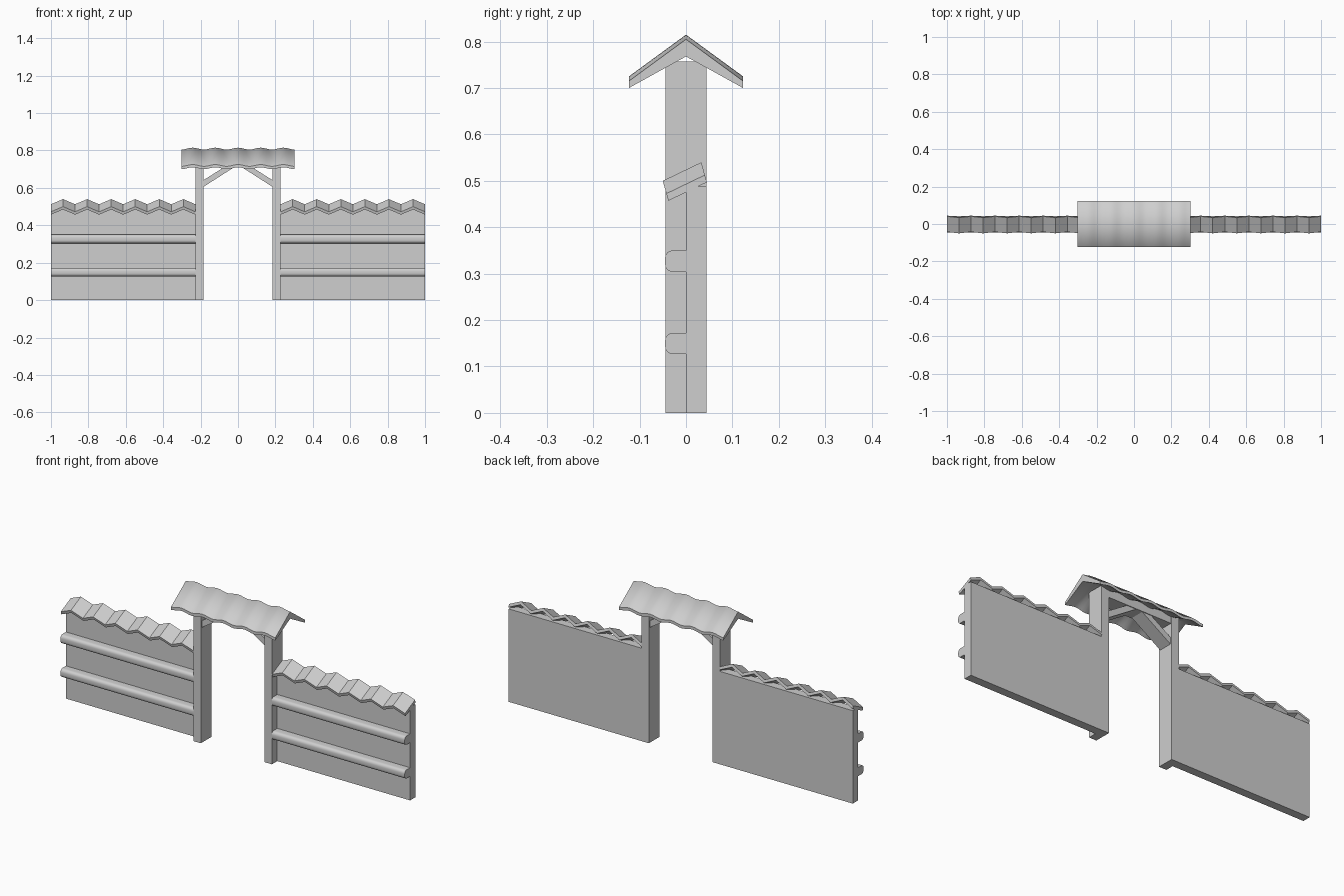
import bpy, bmesh, math

cube = bpy.data.objects.get("Cube")
if cube:
    bpy.data.objects.remove(cube, do_unlink=True)

# One plain grey for everything
grey = bpy.data.materials.new("plain grey")
grey.use_nodes = True
colour = (0.62, 0.62, 0.62, 1)
grey.diffuse_color = colour
grey.node_tree.nodes["Principled BSDF"].inputs["Base Color"].default_value = colour

INNER, OUTER, END = 0.185, 0.228, 1.0   # post sides and fence end along x
DEPTH = 0.044                           # half depth of the posts


def loft(name, rings, mirror=False, smooth=False, soft_ridge=False):
    """Join matching rings of points into a closed solid."""
    bm = bmesh.new()
    rows = [[bm.verts.new(p) for p in ring] for ring in rings]
    n = len(rows[0])
    for a, b in zip(rows, rows[1:]):
        for i in range(n):
            j = (i + 1) % n
            bm.faces.new((a[i], a[j], b[j], b[i]))
    bm.faces.new(rows[0])
    bm.faces.new(rows[-1])
    bmesh.ops.recalc_face_normals(bm, faces=bm.faces)
    for f in bm.faces:
        f.smooth = smooth
    for e in bm.edges:
        on_ridge = soft_ridge and all(abs(v.co.y) < 1e-4 for v in e.verts)
        e.smooth = on_ridge or e.calc_face_angle(0) < math.radians(35)
    mesh = bpy.data.meshes.new(name)
    bm.to_mesh(mesh)
    bm.free()
    mesh.materials.append(grey)
    obj = bpy.data.objects.new(name, mesh)
    bpy.context.collection.objects.link(obj)
    if mirror:
        obj.modifiers.new("Mirror", 'MIRROR').use_mirror_merge = False
    return obj


def box(name, x, y, z, mirror=False):
    ring = [(y[0], z[0]), (y[1], z[0]), (y[1], z[1]), (y[0], z[1])]
    return loft(name, [[(px, a, b) for a, b in ring] for px in x], mirror)


# Fence panels and gate posts
box("fence_panels", (OUTER, END), (0, DEPTH), (0, 0.488), True)
box("gate_posts", (INNER, OUTER), (-DEPTH, DEPTH), (0, 0.757), True)

# Rails with rounded front edges
def rail(name, low, high):
    r = 0.016
    ring = [(0.002, high), (0.002, low)]
    for centre, start in ((low + r, 270), (high - r, 180)):
        for k in range(5):
            a = math.radians(start - k * 22.5)
            ring.append((-0.045 + r + r * math.cos(a), centre + r * math.sin(a)))
    loft(name, [[(x, y, z) for y, z in ring] for x in (OUTER, END)], True, True)


rail("lower_rails", 0.127, 0.172)
rail("upper_rails", 0.304, 0.350)

# Tilted zigzag caps on the fence
rings = []
WAVES = 6
for i in range(2 * WAVES + 1):
    x = OUTER + (END - OUTER) * i / (2 * WAVES)
    drop = 0 if i % 2 else 0.64
    ring = []
    for (y, z), f in (((-0.050, 0.500), drop), ((0.033, 0.540), drop),
                      ((0.033, 0.540), drop + 0.36), ((-0.050, 0.500), drop + 0.36)):
        ring.append((x, y + 0.012 * f, z - 0.043 * f))
    rings.append(ring)
loft("zigzag_caps", rings, True)

# Beam and diagonal braces under the gate roof
box("gate_beam", (-INNER, INNER), (-0.04, 0.04), (0.712, 0.757))
brace = [(INNER + 0.002, 0.604), (INNER + 0.002, 0.640), (0.066, 0.716), (0.012, 0.716)]
loft("gate_braces", [[(x, y, z) for x, z in brace] for y in (-0.036, 0.036)], True)

# Gently waved gable roof
profile = [(-0.123, 0.715), (0, 0.805), (0.123, 0.715),
           (0.123, 0.700), (0, 0.768), (-0.123, 0.700)]
rings = []
STEPS = 40
for i in range(STEPS + 1):
    t = i / STEPS
    lift = 0.005 * (1 - math.cos(t * 5 * math.tau))
    rings.append([(0.303 * (2 * t - 1), y, z + lift) for y, z in profile])
loft("gate_roof", rings, smooth=True, soft_ridge=True)
